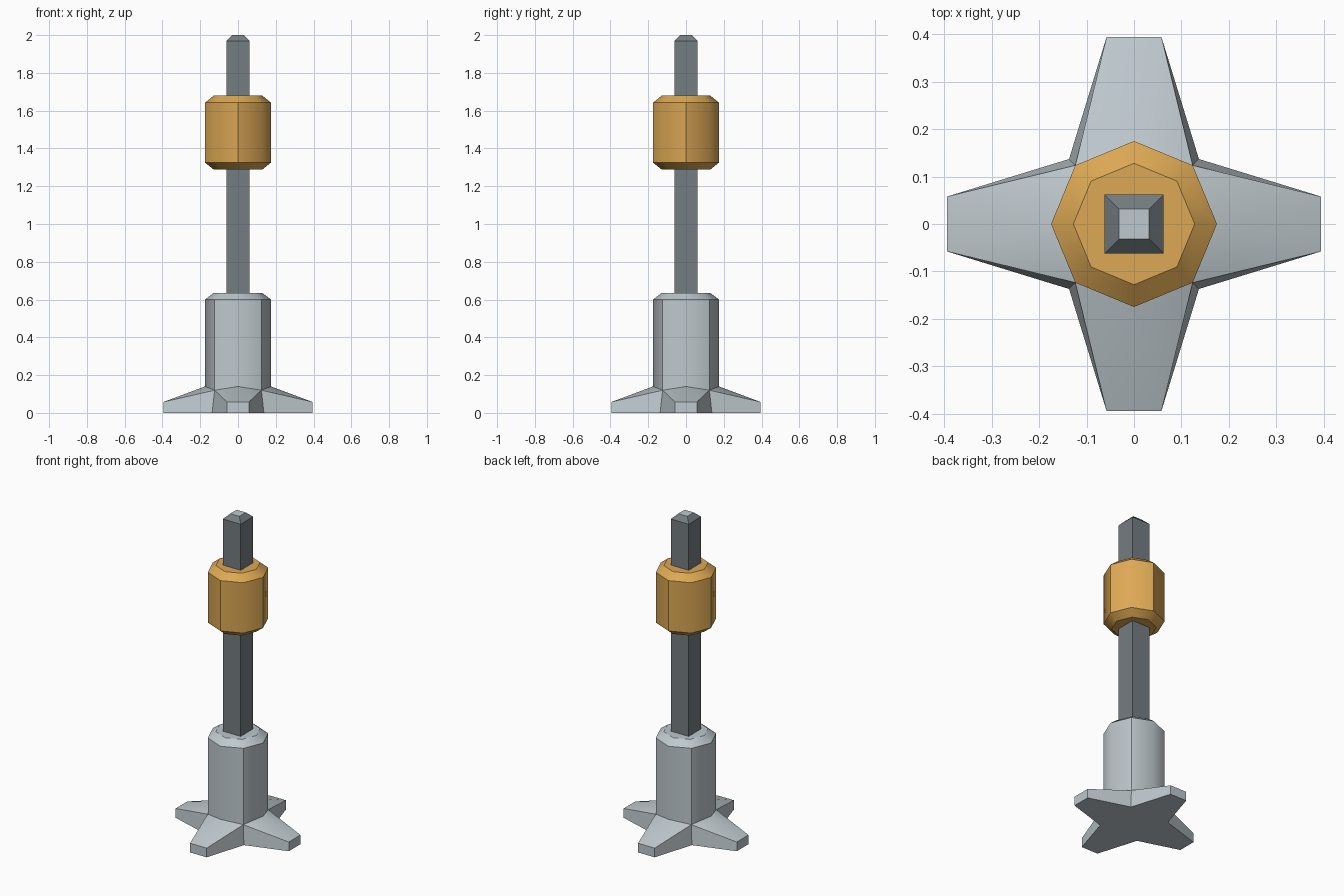
import bpy, bmesh, math
from mathutils import Vector

if "Cube" in bpy.data.objects:
    bpy.data.objects.remove(bpy.data.objects["Cube"])


def material(name, rgb):
    m = bpy.data.materials.new(name)
    m.diffuse_color = (*rgb, 1)
    m.use_nodes = True
    m.node_tree.nodes["Principled BSDF"].inputs["Base Color"].default_value = m.diffuse_color
    return m


LIGHT = material("light grey metal", (0.515, 0.578, 0.610))
DARK = material("dark grey metal", (0.175, 0.207, 0.222))
GOLD = material("gold", (0.716, 0.392, 0.089))


def ring(bm, n, r, z, turn=0.0):
    return [bm.verts.new((r * math.cos(turn + 2 * math.pi * i / n),
                          r * math.sin(turn + 2 * math.pi * i / n), z)) for i in range(n)]


def bridge(bm, a, b):
    n = len(a)
    for i in range(n):
        j = (i + 1) % n
        bm.faces.new((a[i], a[j], b[j], b[i]))


def finish(bm, name, mats, soft=None):
    """Smooth shading with sharp edges by angle; 'soft' picks upright edges kept smooth."""
    bmesh.ops.recalc_face_normals(bm, faces=bm.faces[:])
    for f in bm.faces:
        f.smooth = True
    for e in bm.edges:
        a, b = e.verts[0].co, e.verts[1].co
        upright = (a - b).xy.length < 1e-4
        keep = soft is not None and upright and soft(a)
        e.smooth = keep or e.calc_face_angle(0) < math.radians(33)
    me = bpy.data.meshes.new(name)
    bm.to_mesh(me)
    bm.free()
    for m in mats:
        me.materials.append(m)
    ob = bpy.data.objects.new(name, me)
    bpy.context.collection.objects.link(ob)
    return ob


def on_axis(p):
    return min(abs(p.x), abs(p.y)) < 0.01


# Handle pole: square bar with a bevelled tip and pale end face
bm = bmesh.new()
s2 = math.sqrt(2)
levels = [ring(bm, 4, h * s2, z, math.pi / 4)
          for h, z in ((0.062, 0.60), (0.062, 1.97), (0.032, 2.0))]
for a, b in zip(levels, levels[1:]):
    bridge(bm, a, b)
bm.faces.new(levels[0][::-1])
bm.faces.new(levels[-1]).material_index = 1
finish(bm, "pole", [DARK, LIGHT])

# Gold collar: octagonal with bevelled ends
bm = bmesh.new()
levels = [ring(bm, 8, r, z) for r, z in
          ((0.128, 1.288), (0.175, 1.325), (0.175, 1.642), (0.128, 1.68))]
for a, b in zip(levels, levels[1:]):
    bridge(bm, a, b)
bm.faces.new(levels[0][::-1])
bm.faces.new(levels[-1])
finish(bm, "collar", [GOLD], soft=lambda p: not on_axis(p))

# Base: octagonal socket flaring into four tapered feet
bm = bmesh.new()
root = ring(bm, 8, 0.175, 0.14)
for v in root[1::2]:
    v.co.z = 0.12
levels = [root, ring(bm, 8, 0.175, 0.60), ring(bm, 8, 0.128, 0.635)]
for a, b in zip(levels, levels[1:]):
    bridge(bm, a, b)
bm.faces.new(levels[-1])
valley = ring(bm, 4, 0.137 * s2, 0, math.pi / 4)
outline = []
for k in range(4):
    c, s = round(math.cos(k * math.pi / 2)), round(math.sin(k * math.pi / 2))

    def foot(y, z):
        x = 0.394
        return bm.verts.new((x * c - y * s, x * s + y * c, z))
    lo_r, lo_l = foot(-0.058, 0), foot(0.058, 0)
    hi_r, hi_l = foot(-0.058, 0.058), foot(0.058, 0.058)
    ridge, left, right = root[2 * k], root[2 * k + 1], root[2 * k - 1]
    bm.faces.new((lo_r, lo_l, hi_l, hi_r))                  # toe
    bm.faces.new((ridge, hi_r, hi_l))                       # top
    bm.faces.new((ridge, hi_l, left))
    bm.faces.new((ridge, right, hi_r))
    bm.faces.new((lo_l, valley[k], left, hi_l))             # sides
    bm.faces.new((valley[k - 1], lo_r, hi_r, right))
    outline += [lo_r, lo_l, valley[k]]
bm.faces.new(outline[::-1])
finish(bm, "base", [LIGHT], soft=on_axis)
